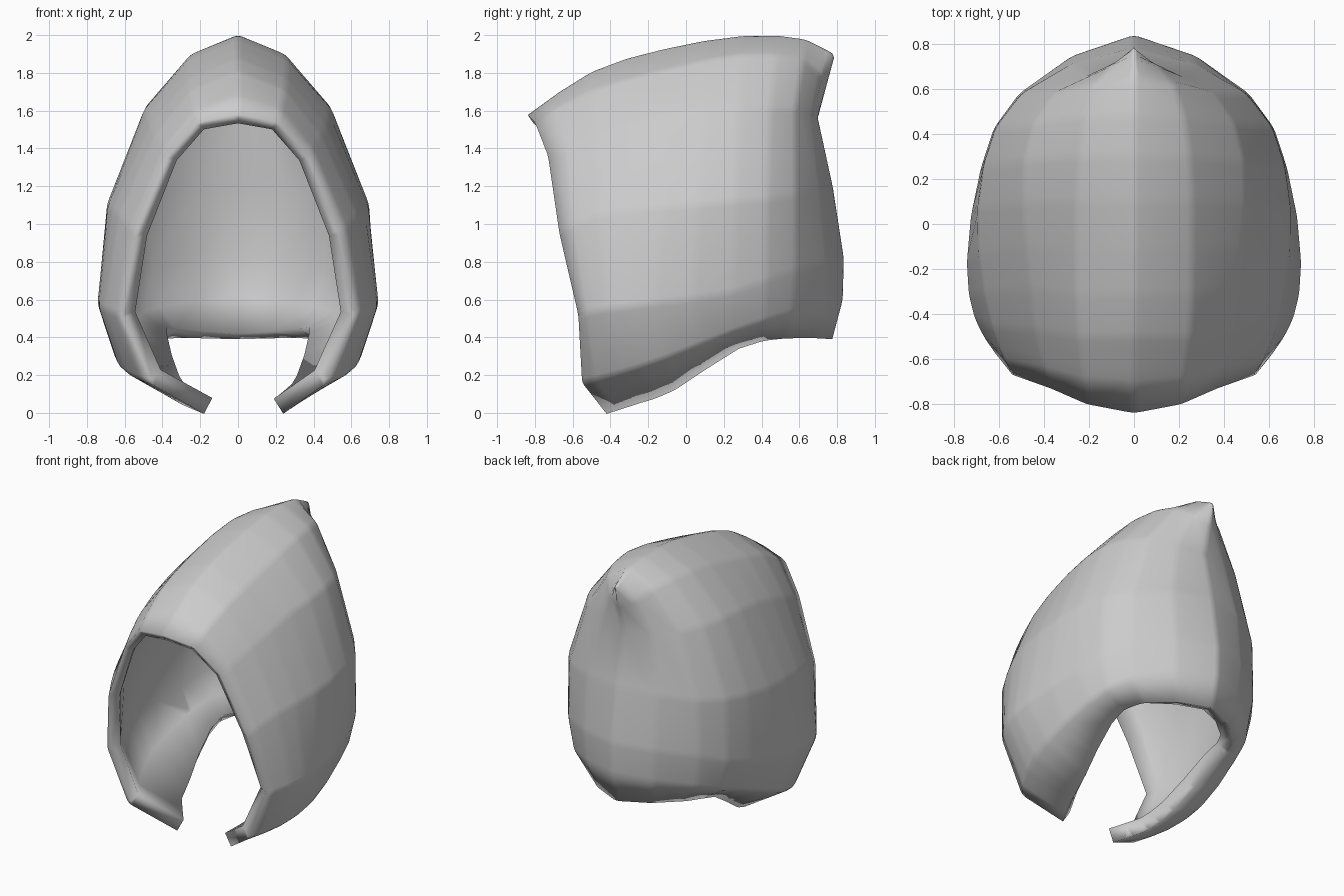
import bpy, bmesh
from mathutils import Vector

if "Cube" in bpy.data.objects:
    bpy.data.objects.remove(bpy.data.objects["Cube"])

# Half arches (crown -> hem), from the face opening to the back centre line
face_rim = [(0, -.84, 1.58), (.21, -.8, 1.54), (.37, -.73, 1.36), (.54, -.67, .95),
            (.62, -.57, .52), (.47, -.55, .16), (.24, -.42, -.005)]
front = [(0, -.5, 1.81), (.25, -.5, 1.71), (.44, -.47, 1.47), (.63, -.46, 1.05),
         (.71, -.42, .55), (.59, -.35, .21), (.31, -.25, .05)]
middle = [(0, -.12, 1.93), (.26, -.11, 1.82), (.48, -.1, 1.58), (.69, -.12, 1.09),
          (.745, -.17, .58), (.65, -.1, .29), (.36, -.06, .12)]
rear = [(0, .3, 2.0), (.25, .3, 1.9), (.49, .28, 1.62), (.67, .26, 1.12),
        (.68, .25, .64), (.61, .26, .43), (.42, .28, .34)]
corner = [(0, .63, 1.985), (.18, .62, 1.87), (.36, .58, 1.6), (.5, .58, 1.15),
          (.51, .58, .76), (.48, .56, .53), (.38, .53, .395)]
back = [(0, .815, 1.89), (0, .75, 1.73), (0, .70, 1.56), (0, .78, 1.2),
        (0, .84, .82), (0, .835, .6), (0, .78, .39)]
rows = [[Vector(p) for p in r] for r in (face_rim, front, middle, rear, corner, back)]


def flip(p):
    return Vector((-p.x, p.y, p.z))


def smooth_rows(rows):
    """Insert a curved in-between arch between each neighbouring pair."""
    before = [2 * a - b for a, b in zip(rows[0], rows[1])]
    after = [flip(p) for p in rows[-2]]
    ext = [before] + rows + [after]
    out = []
    for i in range(1, len(ext) - 2):
        out.append(ext[i])
        out.append([(9 * (b + c) - (a + d)) / 16
                    for a, b, c, d in zip(*ext[i - 1:i + 3])])
    return out + [rows[-1]]


# Hood skin: both halves, welded along the crown and the back seam
rows = smooth_rows(rows)
bm = bmesh.new()
for side in (1, -1):
    grid = []
    for j, r in enumerate(rows):
        pts = [p.copy() if side == 1 else flip(p) for p in r]
        if side == -1 and j < 2:          # one collar tip reaches further in
            pts[-1].x += .06 - .03 * j
        grid.append([bm.verts.new(p) for p in pts])
    for a, b in zip(grid, grid[1:]):
        for k in range(len(a) - 1):
            q = [a[k], a[k + 1], b[k + 1], b[k]]
            bm.faces.new(q if side == 1 else q[::-1])
bmesh.ops.remove_doubles(bm, verts=bm.verts, dist=.0005)
bmesh.ops.recalc_face_normals(bm, faces=bm.faces)
ref = max(bm.faces, key=lambda f: f.calc_center_median().x)
if ref.normal.x < 0:
    bmesh.ops.reverse_faces(bm, faces=bm.faces)
for f in bm.faces:
    f.smooth = True
mesh = bpy.data.meshes.new("hood")
bm.to_mesh(mesh)
bm.free()
hood = bpy.data.objects.new("hood", mesh)
bpy.context.collection.objects.link(hood)

# Cloth gets thicker towards the collar
group = hood.vertex_groups.new(name="cloth_weight")
for v in mesh.vertices:
    low = min(1, max(0, (1.2 - v.co.z) / .8))
    group.add([v.index], .6 + .4 * low, 'REPLACE')
shell = hood.modifiers.new("thickness", 'SOLIDIFY')
shell.thickness = .095
shell.offset = -1
shell.vertex_group = group.name
shell.bevel_convex = 1

# Rounded rim
soft = hood.modifiers.new("soft_rim", 'BEVEL')
soft.width = .025
soft.segments = 2
soft.limit_method = 'WEIGHT'
